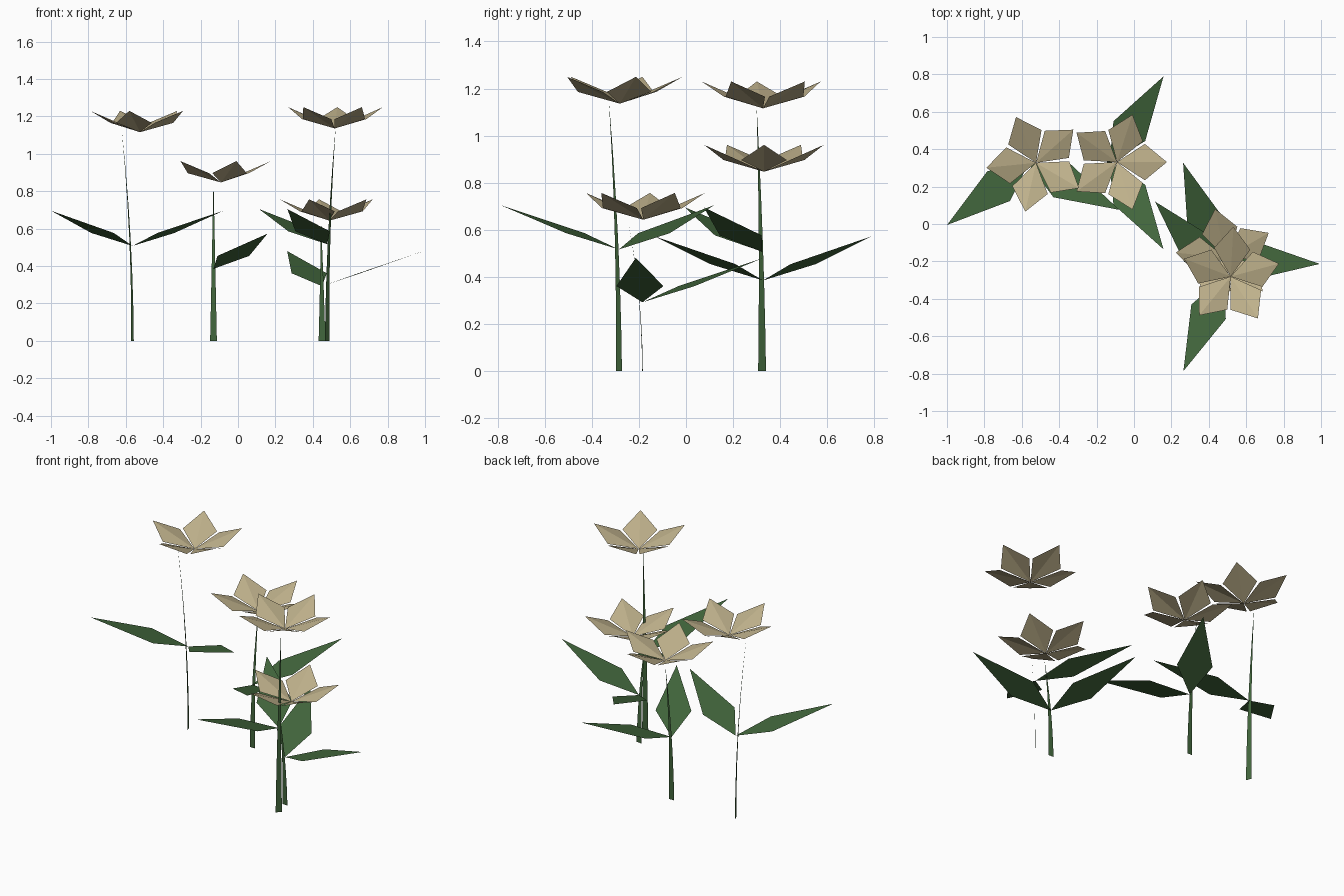
import bpy
from math import radians, cos, sin
from mathutils import Vector

cube = bpy.data.objects.get("Cube")
if cube:
    bpy.data.objects.remove(cube, do_unlink=True)


def make_material(name, rgb):
    mat = bpy.data.materials.new(name)
    mat.use_nodes = True
    mat.diffuse_color = (*rgb, 1)
    mat.node_tree.nodes["Principled BSDF"].inputs["Base Color"].default_value = (*rgb, 1)
    return mat


GREEN = make_material("leaf_green", (0.055, 0.135, 0.046))
CREAM = make_material("petal_cream", (0.52, 0.44, 0.26))


def add_mesh(name, verts, faces, mat):
    mesh = bpy.data.meshes.new(name)
    mesh.from_pydata(verts, [], faces)
    mesh.materials.append(mat)
    obj = bpy.data.objects.new(name, mesh)
    bpy.context.collection.objects.link(obj)


def polar(degrees, radius, z=0.0):
    a = radians(degrees)
    return Vector((radius * cos(a), radius * sin(a), z))


def kite(origin, angle, mid, half_width, length, rise, droop=0.0):
    """Upward sloping kite pointing outwards; droop lowers its side corners."""
    out = polar(angle, 1, rise / length)
    side = polar(angle + 90, half_width)
    middle = origin + out * mid - Vector((0, 0, droop))
    return [origin, middle - side, origin + out * length, middle + side]


def build_stem(name, base, height, lean, steps=6):
    # A flat blade that bends gradually and tapers to a point
    verts, faces = [], []
    for i in range(steps + 1):
        t = i / steps
        side = polar(lean + 90, 0.0175 * (1 - t) + 0.0005)
        centre = base + polar(lean, 0.06 * t * t, height * t)
        verts += [centre - side, centre + side]
    for i in range(steps):
        k = 2 * i
        faces.append((k, k + 1, k + 3, k + 2))
    add_mesh(name, verts, faces, GREEN)


def build_flower(name, centre, turn):
    # Five petals, each with a soft ridge from centre to tip
    verts, faces = [], []
    for i in range(5):
        k = len(verts)
        verts += kite(centre, turn + 72 * i, 0.149, 0.097, 0.267, 0.114, 0.014)
        faces += [(k, k + 1, k + 2), (k, k + 2, k + 3)]
    add_mesh(name, verts, faces, CREAM)


# name, base x, base y, height, stem lean, flower turn, leaf directions
PLANTS = [
    ("left_back", -0.564, 0.323, 1.116, 202, 41.6, (217, 333)),
    ("middle_back", -0.131, 0.327, 0.847, 90, 0, (-58, 58)),
    ("tall_front", 0.477, -0.285, 1.136, 317, 15, (247, 132)),
    ("short_front", 0.449, -0.185, 0.643, 265, 30, (110, -3)),
]

for name, x, y, height, lean, turn, leaf_angles in PLANTS:
    base = Vector((x, y, 0))
    build_stem(name + "_stem", base, height - 0.01, lean)
    node = base + Vector((0, 0, 0.455 * height))
    for i, angle in enumerate(leaf_angles):
        add_mesh(f"{name}_leaf_{i + 1}", kite(node, angle, 0.2, 0.1, 0.545, 0.188),
                 [(0, 1, 2, 3)], GREEN)
    build_flower(name + "_flower", base + Vector((0.04, 0.004, height)), turn)
